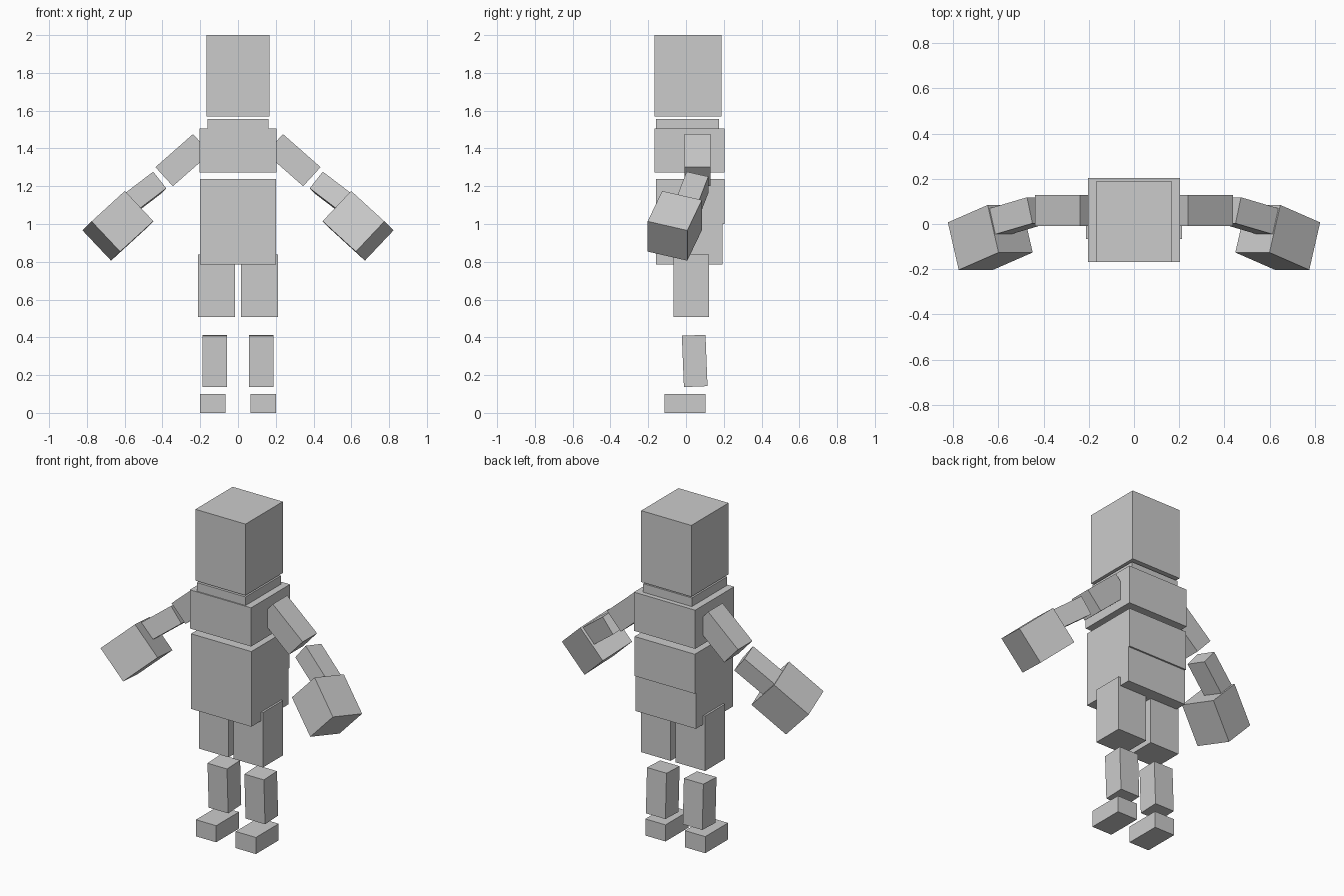
import bpy, bmesh, math
from mathutils import Matrix, Vector

if "Cube" in bpy.data.objects:
    bpy.data.objects.remove(bpy.data.objects["Cube"])

grey = bpy.data.materials.new("plain_grey")
grey.diffuse_color = (0.6, 0.6, 0.6, 1)
grey.use_nodes = True
grey.node_tree.nodes["Principled BSDF"].inputs["Base Color"].default_value = grey.diffuse_color


def block(name, corner, a, b, c, mirror=False):
    """Box spanned by three edge vectors from a corner, optionally mirrored in x."""
    a, b, c = Vector(a), Vector(b), Vector(c)
    centre = Vector(corner) + (a + b + c) / 2
    frame = Matrix((a, b, c)).transposed().to_4x4()
    bm = bmesh.new()
    bmesh.ops.create_cube(bm, size=1, matrix=Matrix.Translation(centre) @ frame)
    bmesh.ops.recalc_face_normals(bm, faces=bm.faces)
    mesh = bpy.data.meshes.new(name)
    bm.to_mesh(mesh)
    bm.free()
    mesh.materials.append(grey)
    obj = bpy.data.objects.new(name, mesh)
    bpy.context.collection.objects.link(obj)
    if mirror:
        obj.modifiers.new("mirror", "MIRROR").use_mirror_merge = False
    return obj


def straight(name, x, y, z, mirror=False):
    """Upright box from x, y and z ranges."""
    return block(name, (x[0], y[0], z[0]), (x[1] - x[0], 0, 0),
                 (0, y[1] - y[0], 0), (0, 0, z[1] - z[0]), mirror)


# Head and trunk: half width, depth range, height range
for name, w, y, z in (
    ("head", 0.167, (-0.167, 0.188), (1.57, 2.0)),
    ("neck", 0.162, (-0.16, 0.176), (1.50, 1.557)),
    ("chest", 0.204, (-0.167, 0.204), (1.272, 1.505)),
    ("abdomen", 0.201, (-0.16, 0.203), (1.0, 1.238)),
    ("pelvis", 0.201, (-0.16, 0.193), (0.785, 1.0)),
):
    straight(name, (-w, w), y, z)

# Legs
straight("thighs", (0.016, 0.213), (-0.067, 0.123), (0.507, 0.838), True)
straight("feet", (0.065, 0.2), (-0.115, 0.102), (0, 0.1), True)
t = math.radians(2.3)
depth = Vector((0, math.cos(t), math.sin(t))) * 0.125
height = Vector((0, -math.sin(t), math.cos(t))) * 0.272
block("shins", Vector((0.123 - 0.065, 0.046, 0.275)) - (depth + height) / 2,
      (0.13, 0, 0), depth, height, True)

# Arms: upper front corner, then edges along, across and through the limb
block("upper_arms", (0.238, -0.008, 1.476), (0.199, 0, -0.175),
      (-0.092, 0, -0.101), (0, 0.137, 0), True)
block("forearms", (0.449, 0.003, 1.277), (0.197, -0.058, -0.15),
      (-0.069, 0, -0.088), (0.024, 0.115, -0.026), True)
block("hands", (0.599, -0.126, 1.175), (0.176, -0.077, -0.161),
      (-0.151, 0, -0.16), (0.048, 0.21, -0.048), True)
